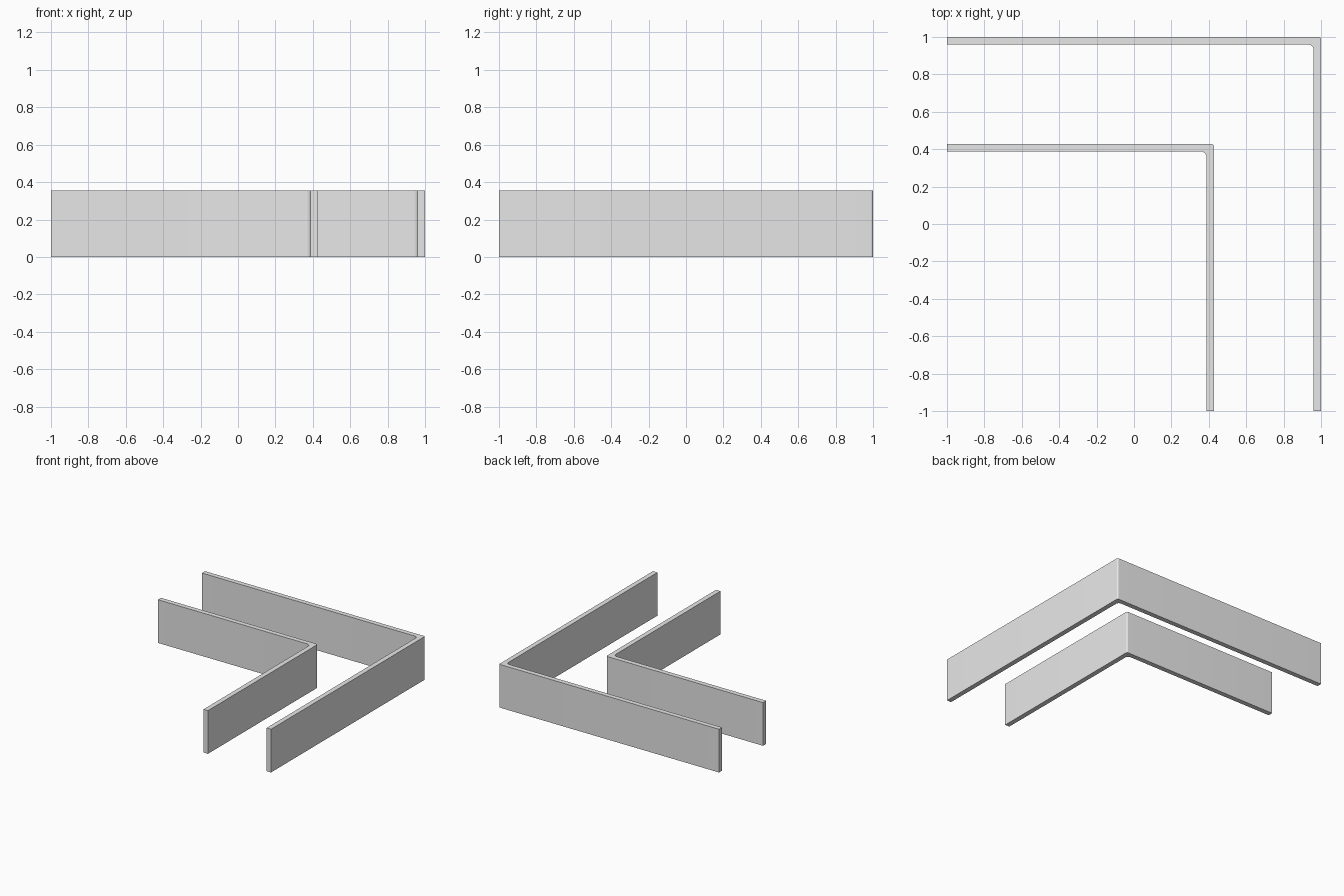
import bpy, bmesh
from math import sin, cos, pi

HEIGHT = 0.355
THICK = 0.04
OUTER_R = 0.012
INNER_R = 0.028
STEPS = 8

cube = bpy.data.objects.get("Cube")
if cube:
    bpy.data.objects.remove(cube, do_unlink=True)

# Plain grey material
grey = bpy.data.materials.new("light_grey")
grey.use_nodes = True
colour = (0.8, 0.8, 0.8, 1)
grey.diffuse_color = colour
grey.node_tree.nodes["Principled BSDF"].inputs["Base Color"].default_value = colour


def corner(edge, radius):
    """Rounded corner points running from the back side to the left side."""
    c = edge - radius
    angles = [pi / 2 * (1 - i / STEPS) for i in range(STEPS + 1)]
    return [(c + radius * cos(a), c + radius * sin(a)) for a in angles]


def angle_wall(name, edge):
    """L-shaped wall with a rounded corner, extruded upward."""
    inner = edge - THICK
    outline = [(-1, edge)] + corner(edge, OUTER_R) + [(edge, -1), (inner, -1)]
    outline += corner(inner, INNER_R)[::-1] + [(-1, inner)]

    bm = bmesh.new()
    base = bm.faces.new([bm.verts.new((x, y, 0)) for x, y in outline])
    top = bmesh.ops.extrude_face_region(bm, geom=[base])["geom"]
    bmesh.ops.translate(bm, vec=(0, 0, HEIGHT),
                        verts=[v for v in top if isinstance(v, bmesh.types.BMVert)])
    bmesh.ops.recalc_face_normals(bm, faces=bm.faces)
    mesh = bpy.data.meshes.new(name)
    bm.to_mesh(mesh)
    bm.free()
    mesh.materials.append(grey)

    obj = bpy.data.objects.new(name, mesh)
    bpy.context.collection.objects.link(obj)
    bpy.ops.object.select_all(action="DESELECT")
    obj.select_set(True)
    bpy.context.view_layer.objects.active = obj
    bpy.ops.object.shade_smooth_by_angle(angle=pi / 6)


# Two nested corner walls
angle_wall("outer_wall", 1.0)
angle_wall("inner_wall", 0.427)
